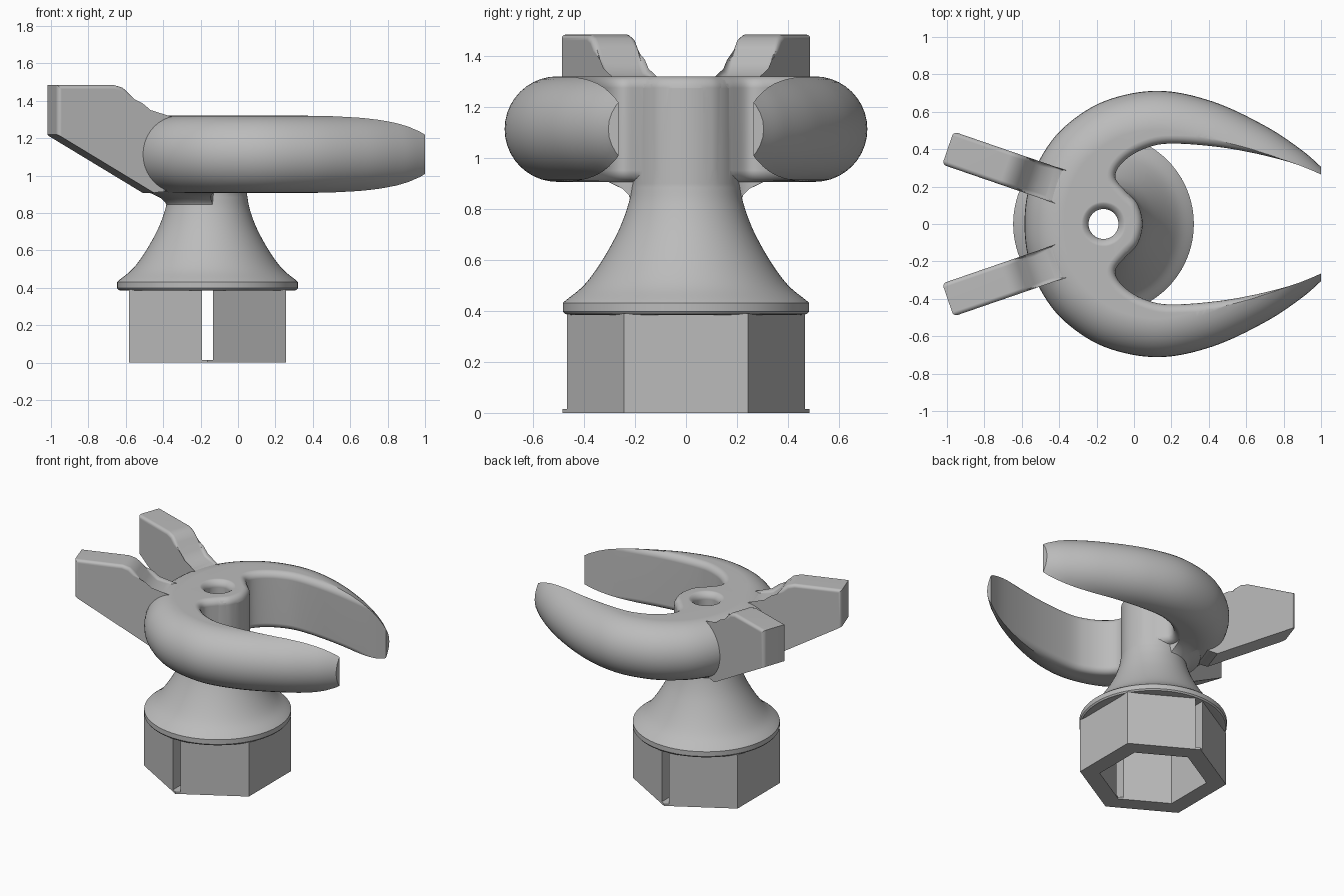
import bpy, bmesh
from math import sin, cos, pi, radians
from mathutils import Vector, Matrix

if "Cube" in bpy.data.objects:
    bpy.data.objects.remove(bpy.data.objects["Cube"], do_unlink=True)

AXIS = -0.163          # x of the neck axis
MID, R = 1.114, 0.207  # jaw centre height and edge radius

grey = bpy.data.materials.new("plain_grey")
grey.use_nodes = True
grey.diffuse_color = (0.5, 0.5, 0.5, 1)
grey.node_tree.nodes["Principled BSDF"].inputs["Base Color"].default_value = (0.5, 0.5, 0.5, 1)


def to_object(name, bm):
    bmesh.ops.recalc_face_normals(bm, faces=bm.faces)
    mesh = bpy.data.meshes.new(name)
    bm.to_mesh(mesh)
    bm.free()
    mesh.materials.append(grey)
    obj = bpy.data.objects.new(name, mesh)
    bpy.context.collection.objects.link(obj)
    return obj


def loft(loops):
    """Closed solid through loops with equal point counts."""
    bm = bmesh.new()
    rings = [[bm.verts.new(p) for p in loop] for loop in loops]
    n = len(rings[0])
    for a, b in zip(rings, rings[1:]):
        for i in range(n):
            j = (i + 1) % n
            bm.faces.new((a[i], a[j], b[j], b[i]))
    bm.faces.new(rings[0][::-1])
    bm.faces.new(rings[-1])
    return bm


def revolve(profile, n=96, turn=0.0):
    return loft([[(AXIS + r * cos(2 * pi * i / n + turn), r * sin(2 * pi * i / n + turn), z)
                  for i in range(n)] for r, z in profile])


def spline(pts, steps=8):
    """Smooth curve through points (Catmull-Rom)."""
    p = [Vector(q) for q in pts]
    p = [p[0] * 2 - p[1]] + p + [p[-1] * 2 - p[-2]]
    out = []
    for a, b, c, d in zip(p, p[1:], p[2:], p[3:]):
        for k in range(steps):
            t = k / steps
            out.append(0.5 * (2 * b + (c - a) * t + (2 * a - 5 * b + 4 * c - d) * t * t
                              + (3 * b - a - 3 * c + d) * t ** 3))
    return out + [p[-2]]


def mirrored(half):
    """Half outline from its +y end to y = 0, continued on the -y side."""
    return spline(half + [(x, -y) for x, y in half[-2::-1]])


def offset(curve, dist, z):
    """Shift a curve to the left of its direction and lift it to height z."""
    loop = []
    for i, p in enumerate(curve):
        t = (curve[min(i + 1, len(curve) - 1)] - curve[max(i - 1, 0)]).normalized()
        loop.append((p.x - t.y * dist, p.y + t.x * dist, z))
    return loop


def combine(target, tool, operation):
    mod = target.modifiers.new("combine", 'BOOLEAN')
    mod.operation, mod.solver, mod.object = operation, 'EXACT', tool
    bpy.context.view_layer.objects.active = target
    bpy.ops.object.modifier_apply(modifier=mod.name)
    bpy.data.objects.remove(tool, do_unlink=True)


def box(name, lo, hi):
    return to_object(name, loft([[(lo[0], lo[1], z), (hi[0], lo[1], z), (hi[0], hi[1], z),
                                  (lo[0], hi[1], z)] for z in (lo[2], hi[2])]))


# Claw-shaped jaw: rounded outer edge
outer = mirrored([(1.1, .205), (1, .305), (.89, .4), (.7, .525), (.42, .655), (.13, .712),
                  (-.15, .66), (-.36, .53), (-.49, .37), (-.565, .18), (-.585, 0)])
angles = [radians(-90 + 180 * k / 20) for k in range(21)]
body = to_object("claw_body", loft([offset(outer, R * (1 - cos(a)), MID + R * sin(a))
                                    for a in angles]))

# Flare where the neck meets the jaw underside
collar = [(.19, .8), (.213, .83), (.225, .855), (.25, .88), (.31, .909), (.31, 1.1)]
combine(body, to_object("neck_collar", revolve(collar)), 'UNION')

# Pocket between the arms, with softened rims
inner = mirrored([(1.3, .12), (1, .265), (.8, .34), (.5, .405), (.2, .43), (.05, .4),
                  (-.06, .33), (-.1, .25), (-.04, .17), (.02, .105), (.046, 0)])
E = 0.045
rim = [(E * (1 - cos(radians(a))), E * sin(radians(a))) for a in (0, 22, 45, 67, 90)]
levels = [(E, .7)] + [(d, MID - R + E - h) for d, h in rim[::-1]]
levels += [(d, MID + R - E + h) for d, h in rim] + [(E, 1.5)]
combine(body, to_object("pocket_cutter", loft([offset(inner, -d, z) for d, z in levels])),
        'DIFFERENCE')
combine(body, box("tip_cutter", (1, -1, .5), (1.5, 1, 1.6)), 'DIFFERENCE')

# Flared neck with flange
flare = spline([(.478, .437), (.40, .502), (.33, .597), (.265, .715), (.226, .82),
                (.211, .9)], 5)
neck = [(.455, .385), (.475, .388), (.483, .398), (.483, .432)] + [tuple(p) for p in flare]
neck += [(.209 - d, MID + R - E - .002 + h) for d, h in rim]
combine(body, to_object("neck", revolve(neck)), 'UNION')

# Two raised prongs at the rear
for side in (1, -1):
    profile = [(-.095, 1.22), (-.095, 1.485), (.23, 1.485), (.28, 1.47), (.32, 1.435),
               (.37, 1.37), (.42, 1.33), (.48, 1.312), (.6, 1.3), (.6, .95), (.5, .915),
               (.45, .908)]
    bm = loft([[(x, y, z) for x, z in profile] for y in (-.093, .093)])
    soft = []
    for e in bm.edges:
        a, b = e.verts[0].co, e.verts[1].co
        upright = max(a.x, b.x) < -.09 and abs(a.y - b.y) < .01
        top = min(a.z, b.z) > 1.31 and abs(a.y - b.y) < .01
        if upright or top:
            soft.append(e)
    bmesh.ops.bevel(bm, geom=soft, offset=.065, segments=5, profile=.5, affect='EDGES',
                    clamp_overlap=True)
    place = Matrix.Translation((-.905, .375 * side, 0)) @ Matrix.Rotation(radians(-19 * side), 4, 'Z')
    bmesh.ops.transform(bm, matrix=place, verts=bm.verts)
    combine(body, to_object("prong", bm), 'UNION')

# Bore through the neck with a rounded mouth
bore = [(.08, .3), (.08, 1.275), (.084, 1.292), (.094, 1.307), (.108, 1.317), (.125, 1.323),
        (.125, 1.4)]
combine(body, to_object("bore_cutter", revolve(bore, 48)), 'DIFFERENCE')

# Hexagonal socket with a slot at the front and back corners
socket = to_object("hex_socket", revolve([(.485, 0), (.485, .39)], 6, pi / 6))
combine(socket, to_object("socket_cutter", revolve([(.355, -.1), (.355, .5)], 6, pi / 6)),
        'DIFFERENCE')
combine(socket, box("slot_cutter", (AXIS - .03, -.6, .015), (AXIS + .03, .6, .5)), 'DIFFERENCE')

# Smooth shading with crisp edges
for obj in (body, socket):
    bpy.ops.object.select_all(action='DESELECT')
    obj.select_set(True)
    bpy.context.view_layer.objects.active = obj
    bpy.ops.object.shade_smooth_by_angle(angle=radians(30))
    mod = obj.modifiers.new("clean_normals", 'WEIGHTED_NORMAL')
    mod.keep_sharp = True
